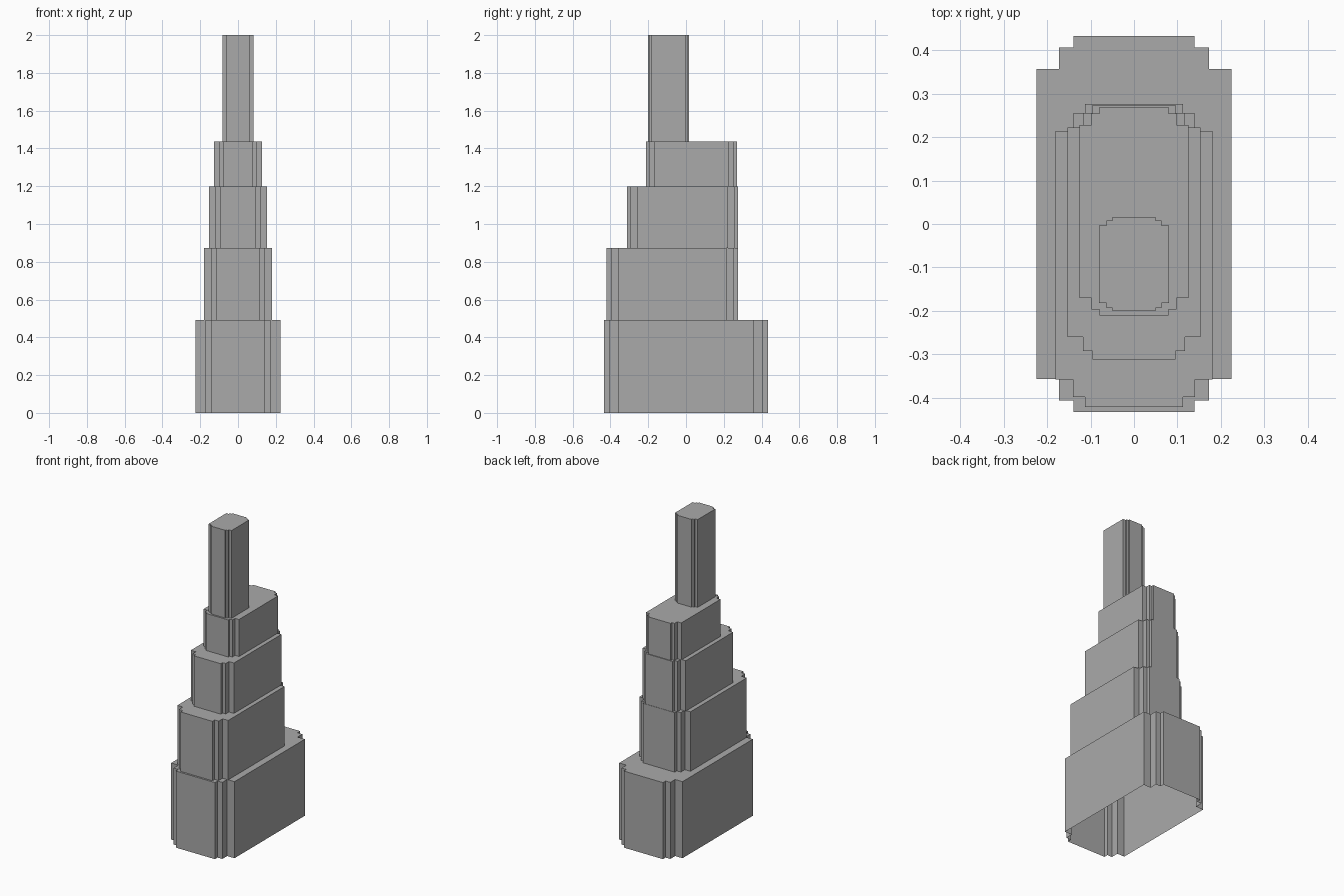
import bpy
import bmesh

cube = bpy.data.objects.get("Cube")
if cube:
    bpy.data.objects.remove(cube, do_unlink=True)

grey = bpy.data.materials.new("concrete_grey")
grey.use_nodes = True
color = (0.4, 0.4, 0.4, 1)
grey.diffuse_color = color
grey.node_tree.nodes["Principled BSDF"].inputs["Base Color"].default_value = color


def notched_outline(xs, fronts, backs):
    """Rectangle with two steps in each corner; lists run from the side inward."""
    (xa, xb, xc) = xs

    def quarter(ys):
        ya, yb, yc = ys
        return [(xa, ya), (xb, ya), (xb, yb), (xc, yb), (xc, yc)]

    back, front = quarter(backs), quarter(fronts)
    mirror = lambda pts: [(-x, y) for x, y in pts]
    return back + mirror(back)[::-1] + mirror(front) + front[::-1]


def add_tier(name, z0, z1, xs, fronts, backs):
    """Upright walls and a flat roof, open underneath."""
    bm = bmesh.new()
    outline = notched_outline(xs, fronts, backs)
    low = [bm.verts.new((x, y, z0)) for x, y in outline]
    high = [bm.verts.new((x, y, z1)) for x, y in outline]
    n = len(outline)
    for i in range(n):
        j = (i + 1) % n
        bm.faces.new((low[i], low[j], high[j], high[i]))
    bm.faces.new(high)
    mesh = bpy.data.meshes.new(name)
    bm.to_mesh(mesh)
    bm.free()
    mesh.materials.append(grey)
    obj = bpy.data.objects.new(name, mesh)
    bpy.context.collection.objects.link(obj)


# Stacked setbacks: name, roof height, half widths, front and back depths
tiers = [
    ("base_tier", 0.492, (0.225, 0.173, 0.139), (-0.357, -0.406, -0.433), (0.357, 0.406, 0.433)),
    ("lower_tier", 0.874, (0.181, 0.141, 0.113), (-0.358, -0.398, -0.421), (0.214, 0.254, 0.276)),
    ("middle_tier", 1.198, (0.153, 0.118, 0.096), (-0.26, -0.293, -0.312), (0.222, 0.256, 0.274)),
    ("upper_tier", 1.436, (0.126, 0.098, 0.079), (-0.17, -0.197, -0.211), (0.228, 0.255, 0.269)),
    ("tower_top", 2.0, (0.081, 0.063, 0.049), (-0.182, -0.193, -0.2), (-0.003, 0.008, 0.016)),
]
floor = 0.0
for name, roof, xs, fronts, backs in tiers:
    add_tier(name, floor, roof, xs, fronts, backs)
    floor = roof
